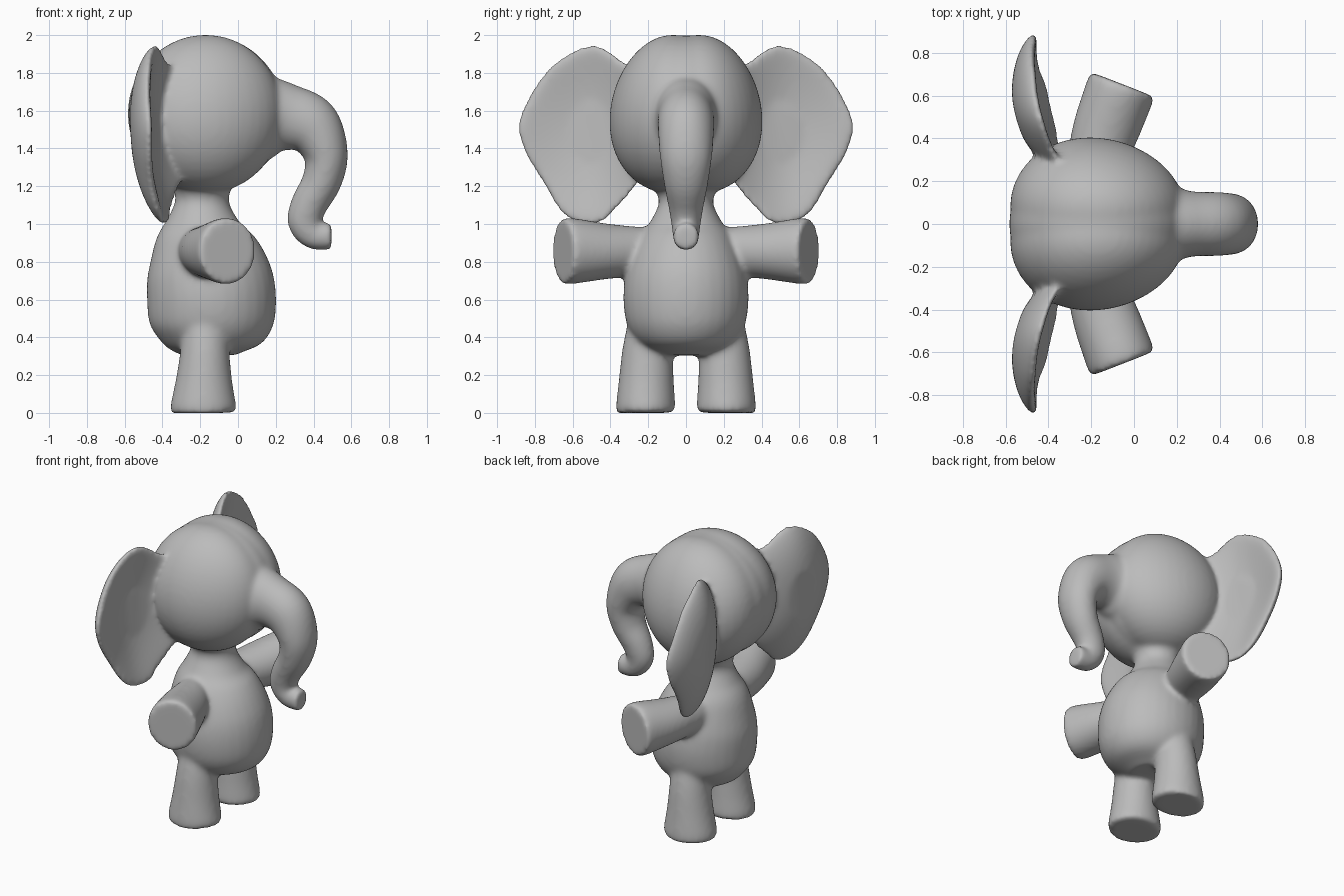
import bpy, bmesh, math
from mathutils import Vector

cube = bpy.data.objects.get("Cube")
if cube:
    bpy.data.objects.remove(cube)

bm = bmesh.new()
SIDES = 32


def spline(pts, steps=6, closed=False):
    """Smooth curve through points of any dimension."""
    pts = [Vector(p) for p in pts]
    n = len(pts)
    pick = (lambda i: pts[i % n]) if closed else (lambda i: pts[max(0, min(n - 1, i))])
    out = []
    for i in range(n if closed else n - 1):
        a, b, c, d = (pick(i + k) for k in (-1, 0, 1, 2))
        for k in range(steps):
            t = k / steps
            out.append(b + (c - a) * (t / 2) + (a * 2 - b * 5 + c * 4 - d) * (t * t / 2)
                       + (b * 3 - a - c * 3 + d) * (t ** 3 / 2))
    return out if closed else out + [pts[-1]]


def skin(rings):
    """Closed tube through rings of vertices."""
    for a, b in zip(rings, rings[1:]):
        for i in range(len(a)):
            j = (i + 1) % len(a)
            bm.faces.new((a[i], a[j], b[j], b[i]))
    bm.faces.new(rings[0])
    bm.faces.new(rings[-1])


def limb(pts, side):
    """Tube along a path; each point is x, y, z, side radius, other radius."""
    path = spline(pts)
    rings = []
    for i, p in enumerate(path):
        q, r = path[max(0, i - 1)], path[min(len(path) - 1, i + 1)]
        t = Vector((r - q)[:3]).normalized()
        u = (Vector(side) - t * t.dot(Vector(side))).normalized()
        v = t.cross(u)
        ring = []
        for k in range(SIDES):
            a = math.tau * k / SIDES
            co = Vector(p[:3]) + u * p[3] * math.cos(a) + v * p[4] * math.sin(a)
            ring.append(bm.verts.new(co))
        rings.append(ring)
    skin(rings)


def dome(centre, radii):
    """Ellipsoid that narrows sideways towards its top and front."""
    made = bmesh.ops.create_uvsphere(bm, u_segments=40, v_segments=24, radius=1)["verts"]
    for v in made:
        narrow = 1 - .08 * v.co.z - .07 * v.co.x
        v.co = Vector(c + r * p for c, r, p in zip(centre, radii, v.co))
        v.co.y *= narrow


def ear(s):
    """Cupped leaf: rings run from the front centre over the rim to the back."""
    outline = spline([(.25, 1.78), (.34, 1.87), (.5, 1.95), (.7, 1.85), (.83, 1.68),
                      (.89, 1.52), (.85, 1.37), (.76, 1.22), (.67, 1.07), (.57, 1.005),
                      (.45, 1.005), (.36, 1.09), (.24, 1.25), (.22, 1.52)], 5, True)
    mid = Vector((.5, 1.5))
    rings = []
    for k in range(1, 24):
        a = math.pi * k / 24
        size = math.sin(a) ** .5
        ring = []
        for p in outline:
            y, z = mid + (p - mid) * size
            bend = .085 * ((.6 - y) / .25) ** 2 if y < .6 else .04 * ((y - .6) / .28) ** 2
            cup = .085 * ((z - 1.52) / .48) ** 2
            lip = .015 * size ** 4
            x = -.525 + bend + cup + lip + .02 * (1.5 - z) + .048 * math.cos(a)
            ring.append(bm.verts.new((x, s * y, z)))
        rings.append(ring)
    skin(rings)


# Torso and neck
limb([(-.15, 0, .305, .14, .14), (-.15, 0, .36, .24, .25), (-.145, 0, .46, .31, .325),
      (-.14, 0, .61, .332, .342), (-.16, 0, .76, .312, .325), (-.185, 0, .92, .25, .26),
      (-.19, 0, 1.02, .185, .19), (-.19, 0, 1.12, .143, .143), (-.19, 0, 1.2, .18, .16),
      (-.19, 0, 1.27, .25, .21)], (0, 1, 0))

# Trunk
limb([(-.02, 0, 1.59, .26, .31), (.13, 0, 1.57, .2, .245), (.26, 0, 1.565, .155, .18),
      (.39, 0, 1.515, .15, .158), (.465, 0, 1.37, .14, .118), (.445, 0, 1.23, .12, .105),
      (.375, 0, 1.1, .095, .097), (.355, 0, 1.01, .08, .092), (.4, 0, .942, .07, .076),
      (.495, 0, .935, .07, .072)], (0, 1, 0))

# Head core between the two domes
dome((-.17, 0, 1.585), (.415, .3, .414))

for s in (-1, 1):
    # Double-domed head
    dome((-.172, s * .075, 1.582), (.408, .328, .42))
    ear(s)
    # Leg
    limb([(-.17, s * .18, .5, .12, .12), (-.175, s * .203, .33, .134, .13),
          (-.18, s * .21, .17, .146, .15), (-.183, s * .213, .04, .157, .174),
          (-.183, s * .213, 0, .154, .172)], (0, 1, 0))
    # Arm
    limb([(-.21, s * .18, .855, .115, .125), (-.145, s * .4, .855, .152, .145),
          (-.075, s * .595, .857, .162, .174), (-.053, s * .653, .857, .16, .174)],
         (1, 0, 0))

bmesh.ops.recalc_face_normals(bm, faces=bm.faces)
mesh = bpy.data.meshes.new("elephant")
bm.to_mesh(mesh)
bm.free()
elephant = bpy.data.objects.new("elephant", mesh)
bpy.context.collection.objects.link(elephant)

# Fuse the parts into one soft skin
fuse = elephant.modifiers.new("fuse", "REMESH")
fuse.mode = "VOXEL"
fuse.voxel_size = .014
fuse.use_smooth_shade = True
soften = elephant.modifiers.new("soften", "SMOOTH")
soften.factor = .5
soften.iterations = 16

# Grey skin
grey = bpy.data.materials.new("grey_skin")
grey.use_nodes = True
colour = (.5, .5, .5, 1)
grey.diffuse_color = colour
grey.node_tree.nodes["Principled BSDF"].inputs["Base Color"].default_value = colour
mesh.materials.append(grey)
